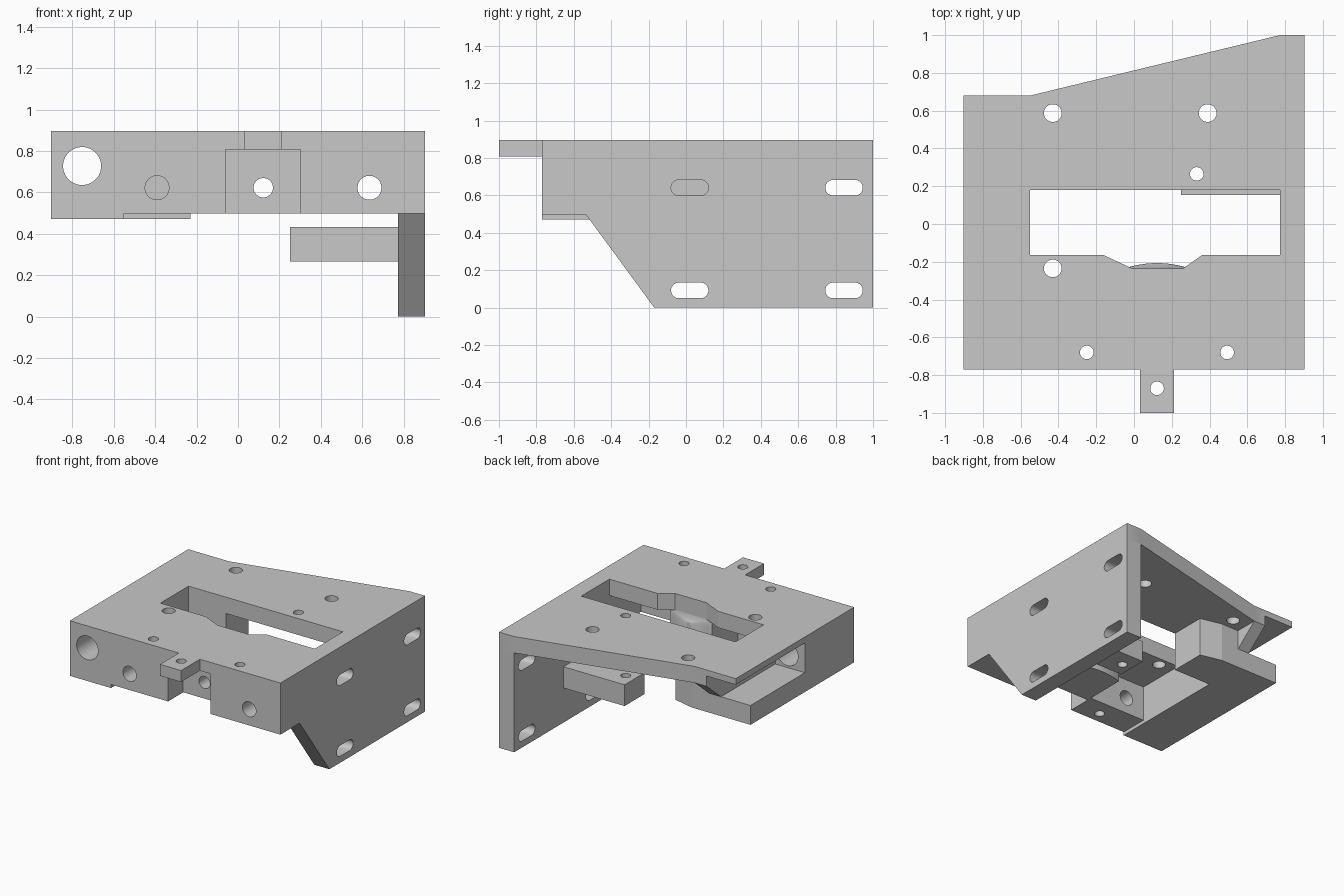
import bpy, bmesh, math
from mathutils import Vector

old = bpy.data.objects.get("Cube")
if old:
    bpy.data.objects.remove(old, do_unlink=True)

grey = bpy.data.materials.new("plain_grey")
grey.use_nodes = True
COLOUR = (0.58, 0.58, 0.58, 1)
grey.diffuse_color = COLOUR
grey.node_tree.nodes["Principled BSDF"].inputs["Base Color"].default_value = COLOUR


def finish(name, bm):
    bmesh.ops.recalc_face_normals(bm, faces=bm.faces[:])
    mesh = bpy.data.meshes.new(name)
    bm.to_mesh(mesh)
    bm.free()
    mesh.materials.append(grey)
    obj = bpy.data.objects.new(name, mesh)
    bpy.context.collection.objects.link(obj)
    return obj


def prism(name, points, axis, low, high):
    """Extrude a flat outline along one axis."""
    def place(p, d):
        return {"x": (d, p[0], p[1]), "y": (p[0], d, p[1]), "z": (p[0], p[1], d)}[axis]
    bm = bmesh.new()
    face = bm.faces.new([bm.verts.new(place(p, low)) for p in points])
    ext = bmesh.ops.extrude_face_region(bm, geom=[face])
    shift = Vector(place((0, 0), high - low))
    bmesh.ops.translate(bm, vec=shift,
                        verts=[v for v in ext["geom"] if isinstance(v, bmesh.types.BMVert)])
    return finish(name, bm)


def box(name, x, y, z):
    return prism(name, [(x[0], y[0]), (x[1], y[0]), (x[1], y[1]), (x[0], y[1])], "z", *z)


def slot(u, v, r, half=0.0, n=32):
    """Round outline, stretched into a slot when half is set."""
    pts = []
    for i in range(n):
        a = 2 * math.pi * (i + 0.5) / n
        pts.append((u + r * math.cos(a) + math.copysign(half, math.cos(a)), v + r * math.sin(a)))
    return pts


def cut(obj, cutters):
    for c in cutters:
        c.hide_render = True
        mod = obj.modifiers.new("cut", "BOOLEAN")
        mod.operation, mod.solver, mod.object = "DIFFERENCE", "EXACT", c
    bpy.context.view_layer.update()
    result = bpy.data.meshes.new_from_object(
        obj.evaluated_get(bpy.context.evaluated_depsgraph_get()))
    obj.modifiers.clear()
    obj.data = result
    for c in cutters:
        bpy.data.objects.remove(c, do_unlink=True)


def drill(u, v, r, axis="z", low=-2, high=2, half=0.0):
    return prism("drill", slot(u, v, r, half), axis, low, high)


def rod_hole():
    return drill(-0.753, 0.727, 0.092, "y", -1.2, -0.16)


def recess():
    return box("recess_cutter", (-0.06, 0.303), (-1.1, -0.585), (0.4, 0.808))


MID = 0.122               # centre line of the front features
W = 0.903                 # half width
SIDE = 0.773              # inner face of the side plate
UNDER, TOP = 0.77, 0.897  # faces of the top plate
BASE = 0.497              # underside of the front wall

# Top plate with front tab, window, screw holes and thinned strip over the rod channel
top = prism("top_plate", [(-W, -0.77), (0.032, -0.77), (0.032, -1), (0.212, -1), (0.212, -0.77),
                          (W, -0.77), (W, 1), (SIDE, 1), (-0.55, 0.68), (-W, 0.68)],
            "z", UNDER, TOP)
window = prism("window_cutter", [(-0.55, -0.165), (-0.16, -0.165), (-0.01, -0.235), (0.26, -0.235),
                                 (0.36, -0.165), (SIDE, -0.165), (SIDE, 0.18), (-0.55, 0.18)],
               "z", 0.7, 1)
small = [(-0.25, -0.68), (0.493, -0.68), (MID, -0.87), (0.332, 0.265)]
large = [(-0.43, 0.587), (0.39, 0.587), (-0.43, -0.235)]
cut(top, [window, rod_hole(), recess(),
          box("channel_cutter", (-1, -0.65), (-0.165, 0.8), (0.6, 0.85))]
    + [drill(x, y, 0.036) for x, y in small]
    + [drill(x, y, 0.047) for x, y in large])

# Front wall with central recess and bolt holes
wall = box("front_wall", (-0.55, SIDE), (-0.77, -0.55), (BASE, UNDER))
cut(wall, [recess(), drill(MID, 0.622, 0.047, "y")]
    + [drill(MID + s * 0.513, 0.622, 0.058, "y") for s in (-1, 1)]
    + [drill(x, y, 0.036) for x, y in small[:2]])

# Central boss with a bowed, slightly drafted back face
bm = bmesh.new()
for z, bulge in ((BASE, 0.03), (0.72, 0.03), (UNDER, 0.0)):
    for x in (-0.06, 0.303):
        bm.verts.new((x, -0.55, z))
    for i in range(13):
        t = i / 6 - 1
        bm.verts.new((MID + 0.18 * t, -0.237 + bulge * (1 - t * t), z))
bmesh.ops.convex_hull(bm, input=bm.verts[:])
bmesh.ops.delete(bm, geom=[v for v in bm.verts if not v.link_faces], context="VERTS")
boss = finish("centre_boss", bm)
cut(boss, [drill(MID, 0.622, 0.047, "y")])

# Rod block, open channel and end stop on the right-hand side
rod = box("rod_block", (-W, -0.55), (-0.77, -0.165), (0.47, UNDER))
cut(rod, [rod_hole()])
box("channel_floor", (-W, -0.55), (-0.165, 0.5), (0.47, 0.62))
prism("channel_wall", [(-0.165, 0.62), (0.5, 0.62), (0.68, UNDER), (-0.165, UNDER)],
      "x", -0.65, -0.55)
prism("end_stop", [(-0.55, 0.18), (-0.23, 0.18), (-0.23, 0.46), (-0.4, 0.5), (-0.55, 0.5)],
      "z", 0.47, UNDER)

# Mounting side plate with four slots
side = prism("side_plate", [(-0.77, UNDER), (-0.77, BASE), (-0.535, BASE), (-0.17, 0),
                            (1, 0), (1, UNDER)], "x", SIDE, W)
cut(side, [drill(y, z, 0.042, "x", 0.6, 1, 0.058) for y in (0.02, 0.845) for z in (0.092, 0.641)])

# Bracket block standing out from the side plate
bracket = box("bracket_block", (0.25, SIDE), (0.153, 0.395), (0.267, 0.432))
cut(bracket, [drill(0.332, 0.265, 0.036)])

# Smooth the bores, keep the edges sharp
bpy.ops.object.select_all(action="DESELECT")
for o in (top, wall, boss, rod, side, bracket):
    o.select_set(True)
    bpy.context.view_layer.objects.active = o
bpy.ops.object.shade_smooth_by_angle(angle=math.radians(20))
